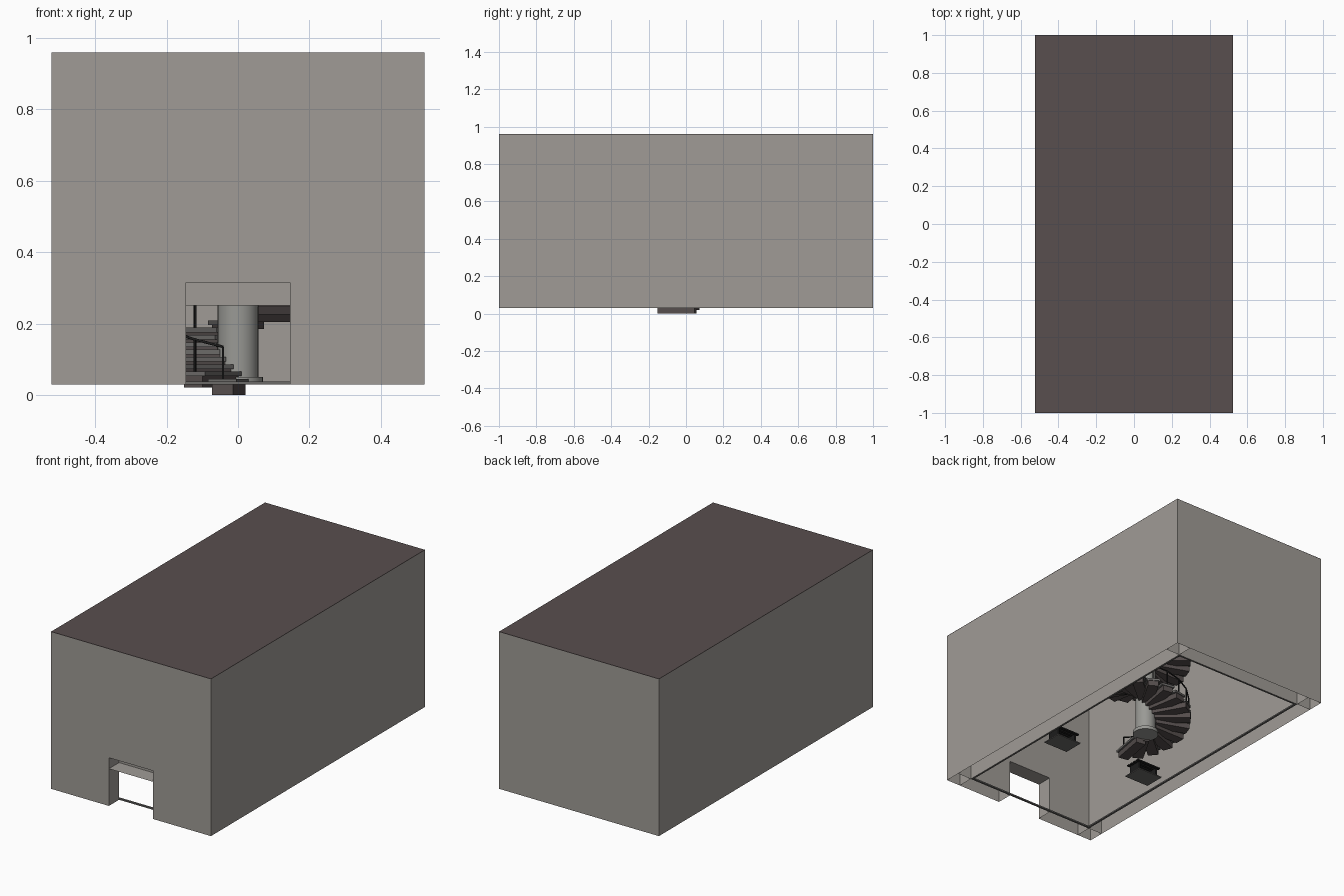
import bpy
import bmesh
from math import radians, cos, sin
from mathutils import Matrix, Vector

cube = bpy.data.objects.get("Cube")
if cube:
    bpy.data.objects.remove(cube, do_unlink=True)


def material(name, rgb):
    m = bpy.data.materials.new(name)
    m.use_nodes = True
    m.diffuse_color = (*rgb, 1)
    bsdf = next(n for n in m.node_tree.nodes if n.type == 'BSDF_PRINCIPLED')
    bsdf.inputs["Base Color"].default_value = (*rgb, 1)
    bsdf.inputs["Roughness"].default_value = 0.9
    return m


PLASTER = material("grey plaster", (0.35, 0.33, 0.305))
ROOF = material("dark brown roof", (0.098, 0.077, 0.077))
STONE = material("column stone", (0.32, 0.32, 0.30))
TREAD = material("tread grey", (0.15, 0.145, 0.14))
WOOD = material("dark step wood", (0.09, 0.075, 0.073))
IRON = material("black iron", (0.012, 0.012, 0.012))


def finish(name, bm, mat):
    mesh = bpy.data.meshes.new(name)
    bm.to_mesh(mesh)
    bm.free()
    mesh.materials.append(mat)
    ob = bpy.data.objects.new(name, mesh)
    bpy.context.collection.objects.link(ob)
    return ob


def add_box(bm, lo, hi, xf=Matrix()):
    lo, hi = Vector(lo), Vector(hi)
    size = Matrix.Diagonal((*(hi - lo), 1))
    bmesh.ops.create_cube(bm, size=1, matrix=xf @ Matrix.Translation((lo + hi) / 2) @ size)


def add_sheet(bm, lo, hi):
    """Flat rectangle: lo and hi agree on exactly one axis."""
    flat = next(i for i in range(3) if lo[i] == hi[i])
    a, b = [i for i in range(3) if i != flat]
    corners = []
    for u, v in ((lo, lo), (hi, lo), (hi, hi), (lo, hi)):
        p = list(lo)
        p[a], p[b] = u[a], v[b]
        corners.append(bm.verts.new(p))
    bm.faces.new(corners)


# Overall dimensions of the hollow-walled hall
OX, OY, IX, IY = 0.523, 1.0, 0.43, 0.905
Z0, TOP, CEIL = 0.03, 0.958, 0.87
DOOR, OUTER_HEAD, INNER_HEAD = 0.145, 0.315, 0.25


def shell(name, x, y, top, head):
    """Four walls without a floor, with a doorway cut in the front."""
    bm = bmesh.new()
    for s in (-1, 1):
        add_sheet(bm, (s * x, -y, Z0), (s * x, y, top))
        lo, hi = sorted((s * DOOR, s * x))
        add_sheet(bm, (lo, -y, Z0), (hi, -y, head))
    add_sheet(bm, (-x, -y, head), (x, -y, top))
    add_sheet(bm, (-x, y, Z0), (x, y, top))
    bmesh.ops.remove_doubles(bm, verts=bm.verts, dist=0.0001)
    return finish(name, bm, PLASTER)


shell("outer_walls", OX, OY, TOP, OUTER_HEAD)
shell("inner_walls", IX, IY, CEIL, INNER_HEAD)

# Inner ceiling
bm = bmesh.new()
add_sheet(bm, (-IX, -IY, CEIL), (IX, IY, CEIL))
finish("ceiling", bm, PLASTER)

# Door jambs and soffit
bm = bmesh.new()
for s in (-1, 1):
    add_sheet(bm, (s * DOOR, -OY, Z0), (s * DOOR, -IY, OUTER_HEAD))
add_sheet(bm, (-DOOR, -OY, INNER_HEAD), (DOOR, -IY, INNER_HEAD))
finish("door_lining", bm, PLASTER)

# Partitions inside the hollow wall corners
bm = bmesh.new()
for sx in (-1, 1):
    for sy in (-1, 1):
        x0, x1 = sorted((sx * IX, sx * OX))
        y0, y1 = sorted((sy * IY, sy * OY))
        add_sheet(bm, (x0, sy * IY, Z0), (x1, sy * IY, TOP - 0.01))
        add_sheet(bm, (sx * IX, y0, Z0), (sx * IX, y1, TOP - 0.01))
finish("wall_partitions", bm, PLASTER)

# Roof
bm = bmesh.new()
add_box(bm, (-OX, -OY, TOP - 0.002), (OX, OY, TOP + 0.002))
finish("roof", bm, ROOF)

# Floor trim around the room, running across the threshold
bm = bmesh.new()
W = 0.012
for s in (-1, 1):
    x0, x1 = sorted((s * IX, s * (IX - W)))
    y0, y1 = sorted((s * IY, s * (IY - W)))
    add_box(bm, (x0, -IY, Z0), (x1, IY, Z0 + 0.008))
    add_box(bm, (-IX + W, y0, Z0), (IX - W, y1, Z0 + 0.008))
finish("floor_trim", bm, TREAD)

# Central column with a foot ring
CENTRE = Vector((0, 0.1, 0))


def cylinder(name, r, z0, z1, mat):
    bm = bmesh.new()
    bmesh.ops.create_cone(bm, cap_ends=True, segments=32, radius1=r, radius2=r, depth=z1 - z0,
                          matrix=Matrix.Translation(CENTRE + Vector((0, 0, (z0 + z1) / 2))))
    ob = finish(name, bm, mat)
    for p in ob.data.polygons:
        p.use_smooth = len(p.vertices) == 4
    return ob


cylinder("column", 0.057, Z0 + 0.002, CEIL, STONE)
cylinder("column_foot", 0.07, Z0, 0.05, STONE)

# Spiral stair: blocks, treads and railing posts, turning clockwise
STEPS, TURN, RISE = 40, radians(20), 0.0205
START = radians(-100)
blocks, treads, posts = bmesh.new(), bmesh.new(), bmesh.new()
rail_points = []
for k in range(STEPS):
    angle = START - k * TURN
    z = k * RISE
    xf = Matrix.Translation(CENTRE + Vector((0, 0, z))) @ Matrix.Rotation(angle, 4, 'Z')
    add_box(blocks, (0.05, -0.03, 0), (0.25, 0.03, 0.032), xf)
    add_box(treads, (0.05, -0.04, 0.032), (0.254, 0.04, 0.045), xf)
    if z + 0.14 < CEIL:
        add_box(posts, (0.239, -0.003, 0.045), (0.245, 0.003, 0.135), xf)
        rail_points.append(xf @ Vector((0.242, 0, 0.135)))
finish("step_blocks", blocks, WOOD)
finish("step_treads", treads, TREAD)
finish("railing_posts", posts, IRON)

# Handrail
curve = bpy.data.curves.new("handrail", 'CURVE')
curve.dimensions = '3D'
curve.bevel_depth = 0.004
curve.bevel_resolution = 1
curve.use_fill_caps = True
line = curve.splines.new('POLY')
line.points.add(len(rail_points) - 1)
for pt, co in zip(line.points, rail_points):
    pt.co = (*co, 1)
curve.materials.append(IRON)
bpy.context.collection.objects.link(bpy.data.objects.new("handrail", curve))

# Two slatted benches on floor plates
for side, s in (("left", 1), ("right", -1)):
    xf = Matrix.Translation((s * 0.295, -0.27, Z0))
    plate, bench = bmesh.new(), bmesh.new()
    add_box(plate, (-0.08, -0.06, 0), (0.08, 0.06, 0.006), xf)
    for i in range(4):
        y = -0.045 + i * 0.026
        add_box(bench, (-0.08, y, 0.06), (0.08, y + 0.016, 0.068), xf)
    for x in (-0.065, 0.055):
        add_box(bench, (x, -0.04, 0.006), (x + 0.01, 0.04, 0.06), xf)
    finish(side + "_bench_plate", plate, TREAD)
    finish(side + "_bench", bench, IRON)
